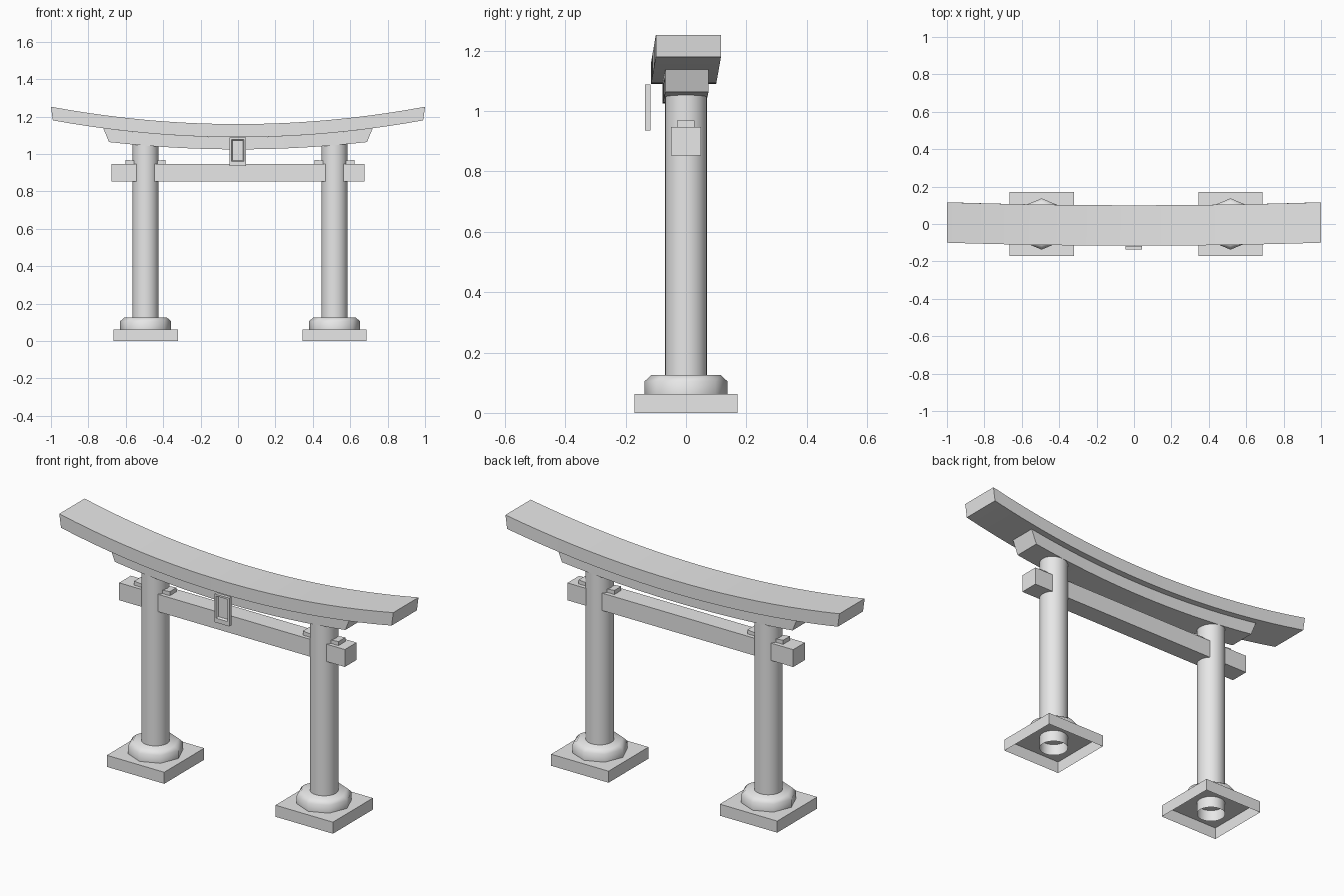
import bpy, bmesh, math
from mathutils import Vector

cube = bpy.data.objects.get("Cube")
if cube:
    bpy.data.objects.remove(cube, do_unlink=True)

# Single stone colour
stone = bpy.data.materials.new("pale_grey_stone")
stone.use_nodes = True
GREY = (0.8, 0.8, 0.8, 1)
stone.diffuse_color = GREY
stone.node_tree.nodes["Principled BSDF"].inputs["Base Color"].default_value = GREY


def finish(name, bm, smooth=None):
    bmesh.ops.recalc_face_normals(bm, faces=bm.faces)
    mesh = bpy.data.meshes.new(name)
    bm.to_mesh(mesh)
    bm.free()
    mesh.materials.append(stone)
    obj = bpy.data.objects.new(name, mesh)
    bpy.context.collection.objects.link(obj)
    if smooth:
        bpy.ops.object.select_all(action='DESELECT')
        obj.select_set(True)
        bpy.context.view_layer.objects.active = obj
        bpy.ops.object.shade_smooth_by_angle(angle=math.radians(smooth))
    return obj


def box_mesh(low, high):
    bm = bmesh.new()
    bmesh.ops.create_cube(bm, size=1)
    low, high = Vector(low), Vector(high)
    for v in bm.verts:
        v.co = (low + high) / 2 + v.co * (high - low)
    return bm


def facing(bm, direction):
    bm.normal_update()
    return [f for f in bm.faces if f.normal.dot(Vector(direction)) > 0.9]


def lathe(name, x, profile, sides, smooth):
    """Revolve (radius, height) points about a vertical axis, open at the bottom."""
    bm = bmesh.new()
    rings = []
    for r, z in profile:
        angles = [2 * math.pi * i / sides for i in range(sides)]
        rings.append([bm.verts.new((x + r * math.cos(a), r * math.sin(a), z)) for a in angles])
    for a, b in zip(rings, rings[1:]):
        for i in range(sides):
            j = (i + 1) % sides
            bm.faces.new((a[i], a[j], b[j], b[i]))
    bm.faces.new(rings[-1])
    return finish(name, bm, smooth)


def curved_beam(name, half_top, half_bottom, top, bottom, half_depth, shift, steps=20):
    """Beam whose height and depth position follow parabolas, with slanted ends."""
    bm = bmesh.new()
    rings = []
    for i in range(steps + 1):
        t = 2 * i / steps - 1
        xt, xb = t * half_top, t * half_bottom
        zt, zb = top[0] + top[1] * xt * xt, bottom[0] + bottom[1] * xb * xb
        y = shift[0] + shift[1] * xt * xt
        front, back = y - half_depth, y + half_depth
        corners = ((xt, front, zt), (xt, back, zt), (xb, back, zb), (xb, front, zb))
        rings.append([bm.verts.new(c) for c in corners])
    for a, b in zip(rings, rings[1:]):
        for i in range(4):
            j = (i + 1) % 4
            bm.faces.new((a[i], a[j], b[j], b[i]))
    bm.faces.new(rings[0])
    bm.faces.new(rings[-1])
    return finish(name, bm, 30)


# Sweeping top beam and the narrower beam beneath it
curved_beam("top_beam", 1.0, 0.99, (1.16, 0.093), (1.09, 0.092), 0.108, (-0.008, 0.016))
curved_beam("under_beam", 0.72, 0.69, (1.09, 0.092), (1.025, 0.082), 0.0715, (-0.006, 0.018))

# Straight tie beam through both pillars
finish("tie_beam", box_mesh((-0.677, -0.05, 0.853), (0.675, 0.05, 0.947)))

# Pillars with plinth, collar and wedges
for side, x in (("right", -0.494), ("left", 0.516)):
    plinth = box_mesh((x - 0.172, -0.171, 0), (x + 0.172, 0.171, 0.0625))
    bmesh.ops.delete(plinth, geom=facing(plinth, (0, 0, -1)), context='FACES')
    finish(side + "_plinth", plinth)
    lathe(side + "_collar", x, [(0.137, 0.0625), (0.137, 0.105), (0.114, 0.126)], 8, 46)
    lathe(side + "_pillar", x, [(0.07, 0.002), (0.07, 1.06)], 24, 40)
    for end, d in (("outer", math.copysign(1, x)), ("inner", -math.copysign(1, x))):
        xs = sorted((x + d * 0.04, x + d * 0.107))
        wedge = box_mesh((xs[0], -0.03, 0.94), (xs[1], 0.028, 0.963))
        for v in wedge.verts:
            if v.co.z > 0.95 and abs(v.co.x - x) > 0.1:
                v.co.z += 0.006
        finish(side + "_" + end + "_wedge", wedge)

# Framed blank tablet at the centre front
tablet = box_mesh((-0.045, -0.136, 0.936), (0.043, -0.118, 1.089))
panel = facing(tablet, (0, -1, 0))
bmesh.ops.inset_region(tablet, faces=panel, thickness=0.014)
for v in panel[0].verts:
    if v.co.z < 1:
        v.co.z += 0.014
bmesh.ops.inset_region(tablet, faces=panel, thickness=0.008, depth=-0.011)
finish("tablet", tablet)
